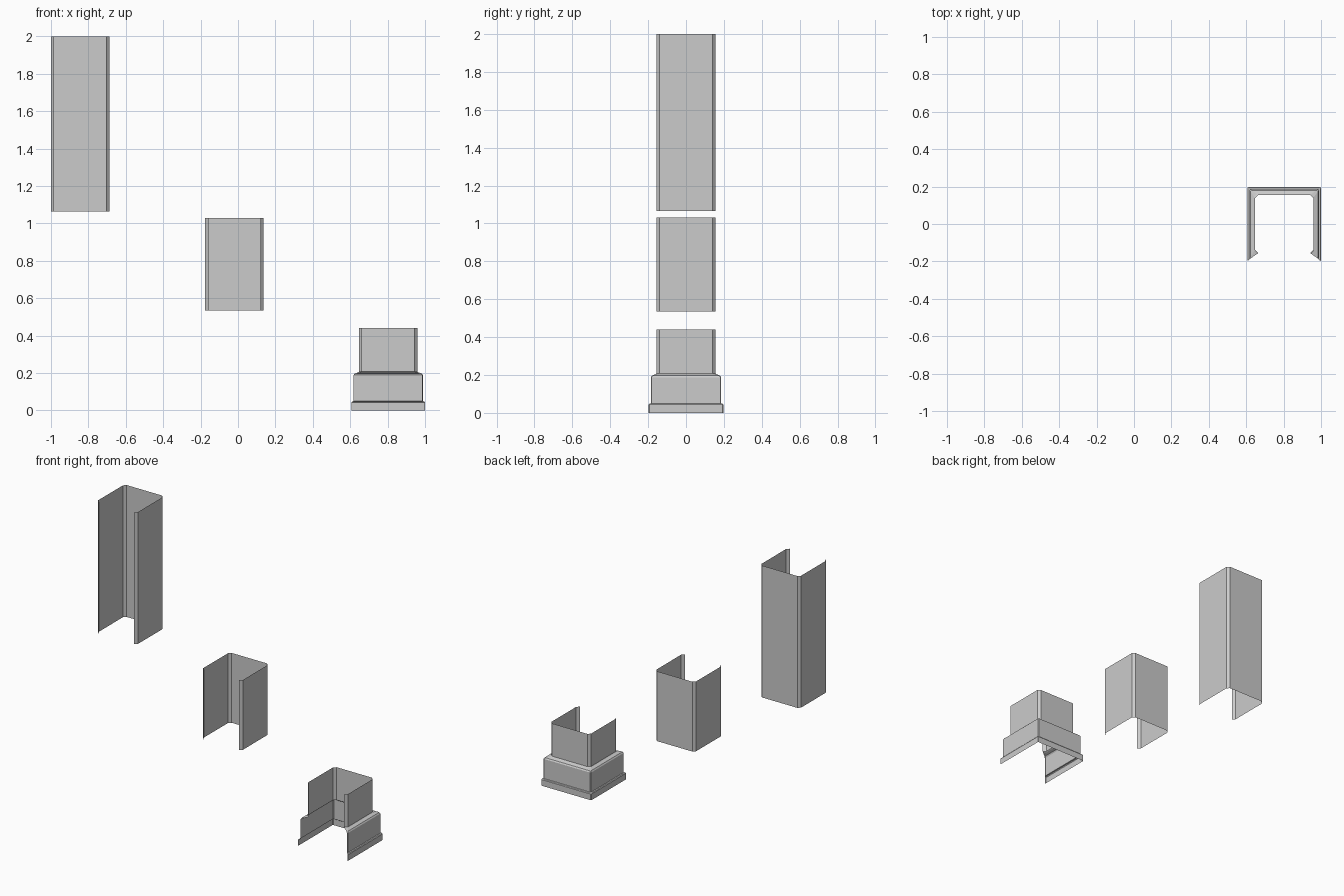
import bpy

if "Cube" in bpy.data.objects:
    bpy.data.objects.remove(bpy.data.objects["Cube"])


def u_section(h, c):
    """Square outline with chamfered corners, open at the front (-y)."""
    right = [(h - c, -h), (h, c - h), (h, h - c), (h - c, h)]
    return right + [(-x, y) for x, y in reversed(right)]


def channel(name, x, rings):
    """Loft open sections given as (half width, chamfer, z), bottom to top."""
    verts, faces = [], []
    for h, c, z in rings:
        verts += [(px, py, z) for px, py in u_section(h, c)]
    for r in range(len(rings) - 1):
        for i in range(7):
            a = r * 8 + i
            faces.append((a, a + 1, a + 9, a + 8))
    mesh = bpy.data.meshes.new(name)
    mesh.from_pydata(verts, [], faces)
    obj = bpy.data.objects.new(name, mesh)
    obj.location.x = x
    bpy.context.collection.objects.link(obj)
    return obj


H, C = 0.156, 0.017  # column half width and chamfer

# Plain column sleeves
channel("tall_column_cover", -0.844, [(H, C, 1.065), (H, C, 2.0)])
channel("short_column_cover", -0.02, [(H, C, 0.535), (H, C, 1.03)])

# Column foot: base band, skirt, sloped shoulder, short shaft
channel("column_base_cover", 0.803, [
    (0.197, 0.004, 0.0),
    (0.197, 0.004, 0.043),
    (0.193, 0.004, 0.048),
    (0.186, 0.004, 0.05),
    (0.186, 0.004, 0.188),
    (0.180, 0.006, 0.197),
    (0.160, 0.015, 0.204),
    (H, C, 0.208),
    (H, C, 0.44),
])
